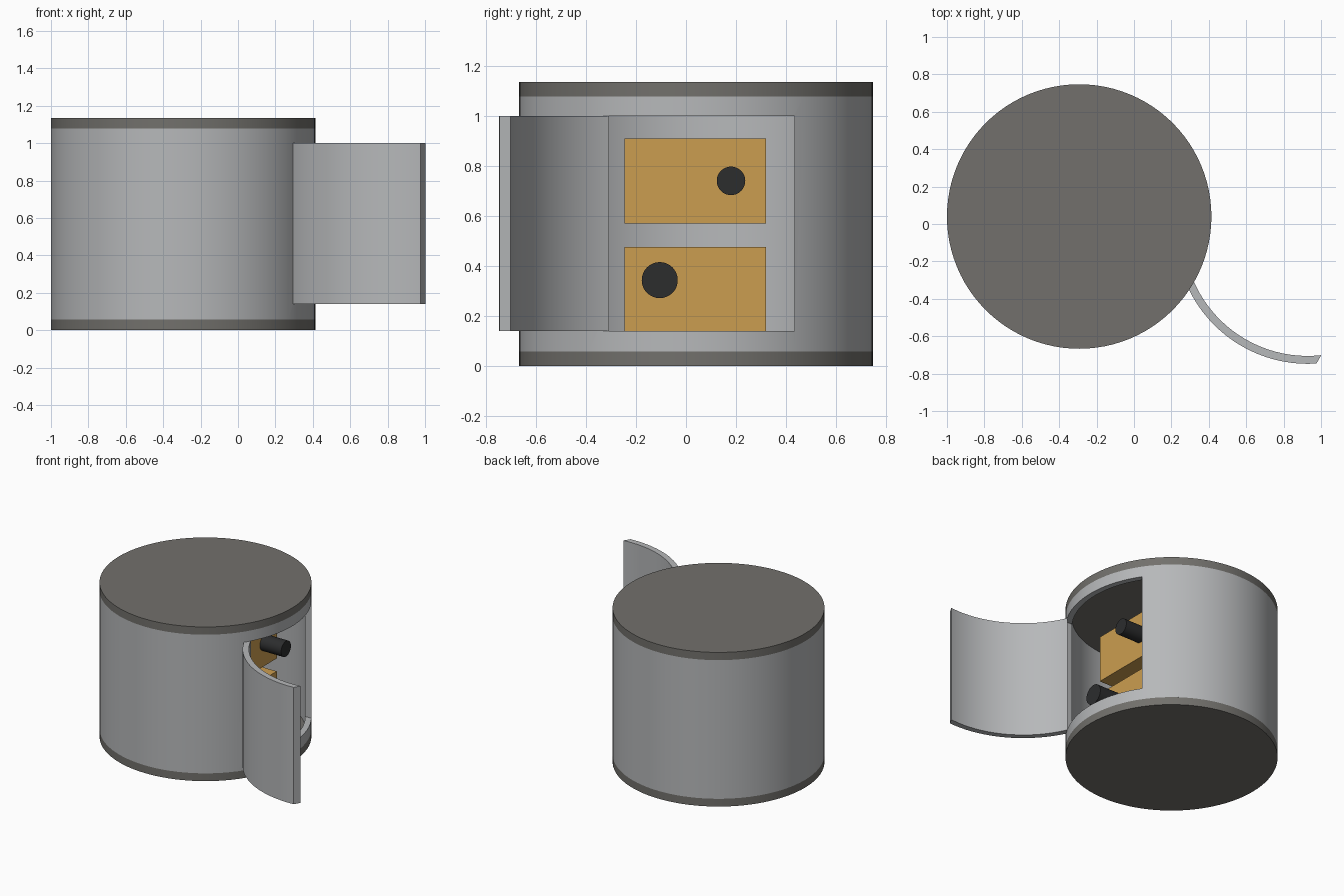
import bpy
import bmesh
import math
from mathutils import Matrix, Vector

if "Cube" in bpy.data.objects:
    bpy.data.objects.remove(bpy.data.objects["Cube"], do_unlink=True)

CENTER = Vector((-0.293, 0.04, 0))
R, WALL, HEIGHT, CAP = 0.707, 0.042, 1.135, 0.057
HALF_OPENING, SILL, LINTEL = 0.393, 0.14, 1.0


def material(name, color):
    m = bpy.data.materials.new(name)
    m.use_nodes = True
    m.diffuse_color = (*color, 1)
    m.node_tree.nodes["Principled BSDF"].inputs["Base Color"].default_value = (*color, 1)
    return m


light_grey = material("light grey", (0.47, 0.48, 0.49))
dark_grey = material("dark grey", (0.168, 0.163, 0.15))
ochre = material("ochre", (0.6, 0.34, 0.08))
black = material("black", (0.025, 0.026, 0.027))


def activate(ob):
    bpy.ops.object.select_all(action='DESELECT')
    ob.select_set(True)
    bpy.context.view_layer.objects.active = ob


def smooth(ob):
    activate(ob)
    bpy.ops.object.shade_smooth_by_angle(angle=math.radians(30))


def add_object(name, bm, mat):
    bmesh.ops.recalc_face_normals(bm, faces=bm.faces)
    mesh = bpy.data.meshes.new(name)
    bm.to_mesh(mesh)
    bm.free()
    mesh.materials.append(mat)
    ob = bpy.data.objects.new(name, mesh)
    bpy.context.collection.objects.link(ob)
    return ob


def box(name, low, high, mat):
    low, high = Vector(low), Vector(high)
    bm = bmesh.new()
    bmesh.ops.create_cube(bm, size=1, matrix=Matrix.LocRotScale((low + high) / 2, None, high - low))
    return add_object(name, bm, mat)


def cylinder(name, radius, start, end, mat, sides=96):
    start, end = Vector(start), Vector(end)
    axis = end - start
    turn = Vector((0, 0, 1)).rotation_difference(axis).to_matrix().to_4x4()
    bm = bmesh.new()
    bmesh.ops.create_cone(bm, cap_ends=True, segments=sides, radius1=radius, radius2=radius,
                          depth=axis.length, matrix=Matrix.Translation((start + end) / 2) @ turn)
    ob = add_object(name, bm, mat)
    smooth(ob)
    return ob


def tube(name, mat):
    # Rectangular wall section spun around the vertical axis
    bm = bmesh.new()
    corners = [(R - WALL, CAP), (R, CAP), (R, HEIGHT - CAP), (R - WALL, HEIGHT - CAP)]
    verts = [bm.verts.new((r, 0, z)) for r, z in corners]
    edges = [bm.edges.new((verts[i], verts[i - 1])) for i in range(4)]
    bmesh.ops.spin(bm, geom=verts + edges, cent=(0, 0, 0), axis=(0, 0, 1),
                   angle=math.tau, steps=96)
    bmesh.ops.remove_doubles(bm, verts=bm.verts, dist=0.0001)
    return add_object(name, bm, mat)


def cut(ob, cutter, operation):
    mod = ob.modifiers.new("opening", 'BOOLEAN')
    mod.operation, mod.object, mod.solver = operation, cutter, 'EXACT'
    activate(ob)
    bpy.ops.object.modifier_apply(modifier=mod.name)
    smooth(ob)


# Round wall with a doorway, and the door cut from the same wall
cutter = box("opening_cutter", (0, -HALF_OPENING, SILL), (1, HALF_OPENING, LINTEL), light_grey)
cutter.hide_render = True
shell = tube("shell", light_grey)
door = tube("door", light_grey)
cut(shell, cutter, 'DIFFERENCE')
cut(door, cutter, 'INTERSECT')
bpy.data.objects.remove(cutter, do_unlink=True)

# Swing the door open about its outer front edge
hinge = Vector((math.sqrt(R * R - HALF_OPENING ** 2), -HALF_OPENING, 0))
door.data.transform(Matrix.Translation(hinge) @ Matrix.Rotation(math.radians(-120), 4, 'Z')
                    @ Matrix.Translation(-hinge))
for ob in (shell, door):
    ob.data.transform(Matrix.Translation(CENTER))

# Floor and roof discs
up = Vector((0, 0, 1))
cylinder("floor_disc", R, CENTER, CENTER + up * CAP, dark_grey)
cylinder("roof_disc", R, CENTER + up * (HEIGHT - CAP), CENTER + up * HEIGHT, dark_grey)

# Two stacked blocks, each with a rod sticking out of its face
FACE = 0.092
for level, bottom, rod_y, rod_z, rod_r in (("lower", 0.135, -0.105, 0.343, 0.072),
                                           ("upper", 0.57, 0.18, 0.74, 0.057)):
    box(level + "_block", (FACE - 0.565, -0.245, bottom), (FACE, 0.32, bottom + 0.34), ochre)
    cylinder(level + "_rod", rod_r, (FACE - 0.05, rod_y, rod_z), (0.265, rod_y, rod_z), black, 48)
